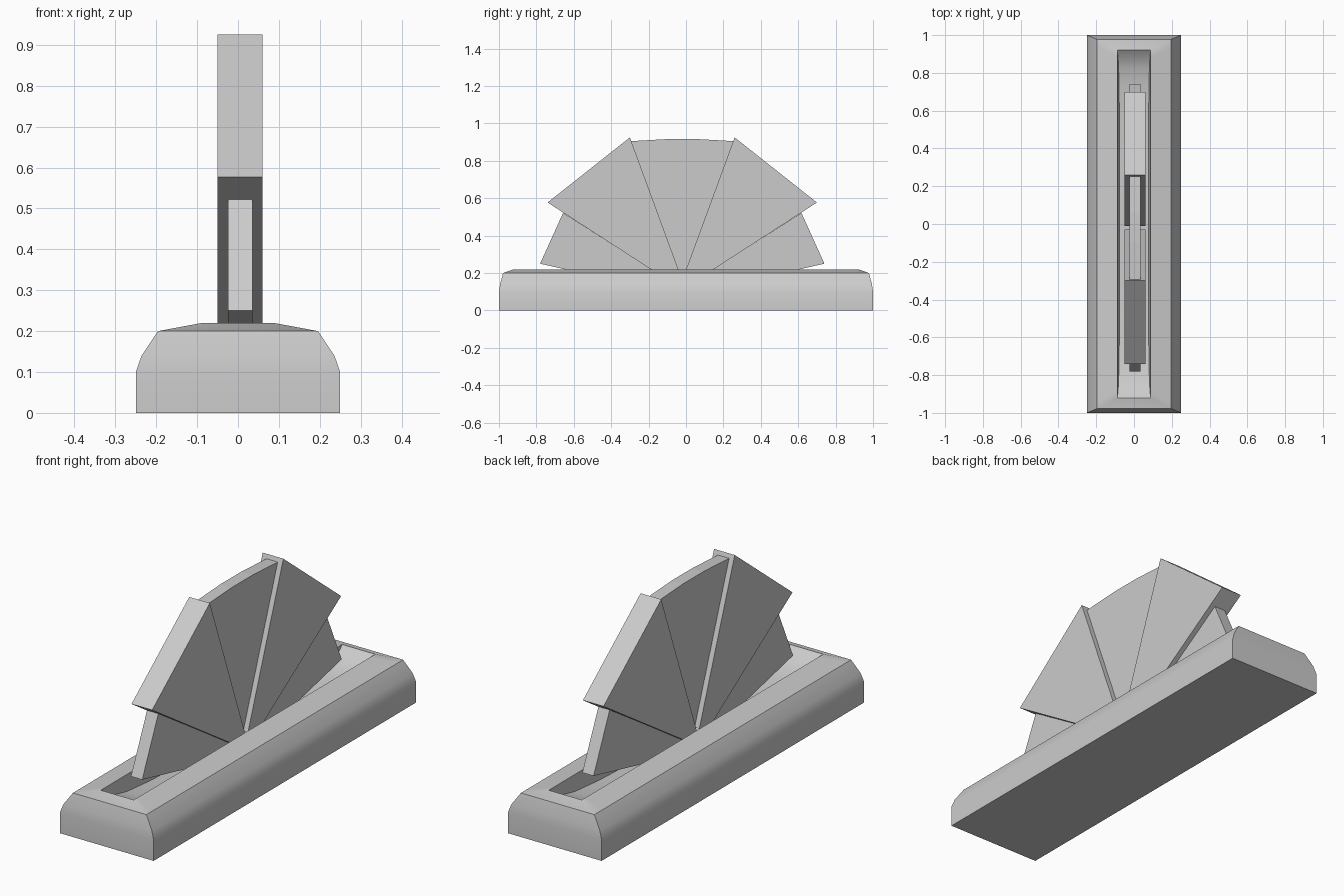
import bpy, bmesh

if "Cube" in bpy.data.objects:
    bpy.data.objects.remove(bpy.data.objects["Cube"])

PIVOT_Y = -0.02   # mirror line of the fan
FAN_X = 0.005     # fan sits slightly off centre


def make_object(name, bm):
    bmesh.ops.remove_doubles(bm, verts=bm.verts, dist=1e-5)
    bmesh.ops.recalc_face_normals(bm, faces=bm.faces)
    mesh = bpy.data.meshes.new(name)
    bm.to_mesh(mesh)
    bm.free()
    obj = bpy.data.objects.new(name, mesh)
    bpy.context.collection.objects.link(obj)
    return obj


def panel(name, outline, thickness, mirror=False):
    """Flat panel: (y, z) outline extruded along x."""
    bm = bmesh.new()
    rows = []
    for x in (FAN_X - thickness / 2, FAN_X + thickness / 2):
        rows.append([bm.verts.new((x, 2 * PIVOT_Y - y if mirror else y, z))
                     for y, z in outline])
    bm.faces.new(rows[0])
    bm.faces.new(rows[1])
    n = len(outline)
    for i in range(n):
        j = (i + 1) % n
        bm.faces.new((rows[0][i], rows[0][j], rows[1][j], rows[1][i]))
    return make_object(name, bm)


# Rounded base: stacked rings (half width, half length, height)
rings = [(0.25, 1.0, 0.0), (0.25, 1.0, 0.10), (0.236, 0.994, 0.14),
         (0.196, 0.978, 0.20), (0.088, 0.92, 0.22)]
# Boat-shaped slot: position along the length and depth of the floor
slot = [(-1, 0), (-0.96, 0.03), (-0.9, 0.055), (-0.8, 0.075), (-0.6, 0.09),
        (-0.3, 0.1), (0, 0.1), (0.3, 0.1), (0.6, 0.09), (0.8, 0.075),
        (0.9, 0.055), (0.96, 0.03), (1, 0)]
bm = bmesh.new()
strips = []
for hx, hy, z in rings:
    strips.append([[bm.verts.new((s * hx, t * hy, z)) for t, d in slot] for s in (-1, 1)])
floor = [[bm.verts.new((s * (0.088 - 0.12 * d), t * 0.92, 0.22 - d)) for t, d in slot]
         for s in (-1, 1)]
last = len(slot) - 1
for a, b in zip(strips, strips[1:]):
    for s in (0, 1):
        for i in range(last):
            bm.faces.new((a[s][i], a[s][i + 1], b[s][i + 1], b[s][i]))
    for e in (0, last):
        bm.faces.new((a[0][e], a[1][e], b[1][e], b[0][e]))
bm.faces.new(strips[0][0] + strips[0][1][::-1])
for i in range(last):
    bm.faces.new((floor[0][i], floor[0][i + 1], floor[1][i + 1], floor[1][i]))
    for s in (0, 1):
        bm.faces.new((strips[-1][s][i], strips[-1][s][i + 1], floor[s][i + 1], floor[s][i]))
base = make_object("slotted_base", bm)
bpy.context.view_layer.objects.active = base
base.select_set(True)
bpy.ops.object.shade_smooth_by_angle(angle=0.5236)

# Fan panels standing in the slot
upper = [(0.26, 0.925), (0.70, 0.577), (0.06, 0.163), (-0.01, 0.19)]
lower = [(0.74, 0.25), (0.617, 0.522), (0.03, 0.145), (0.08, 0.10)]
for side, mirrored in (("back", False), ("front", True)):
    panel("upper_panel_" + side, upper, 0.11, mirrored)
    panel("lower_panel_" + side, lower, 0.06, mirrored)
panel("centre_panel", [(-0.294, 0.905), (-0.10, 0.916), (0.06, 0.916), (0.254, 0.905),
                       (-0.01, 0.19), (-0.03, 0.19)], 0.06)
